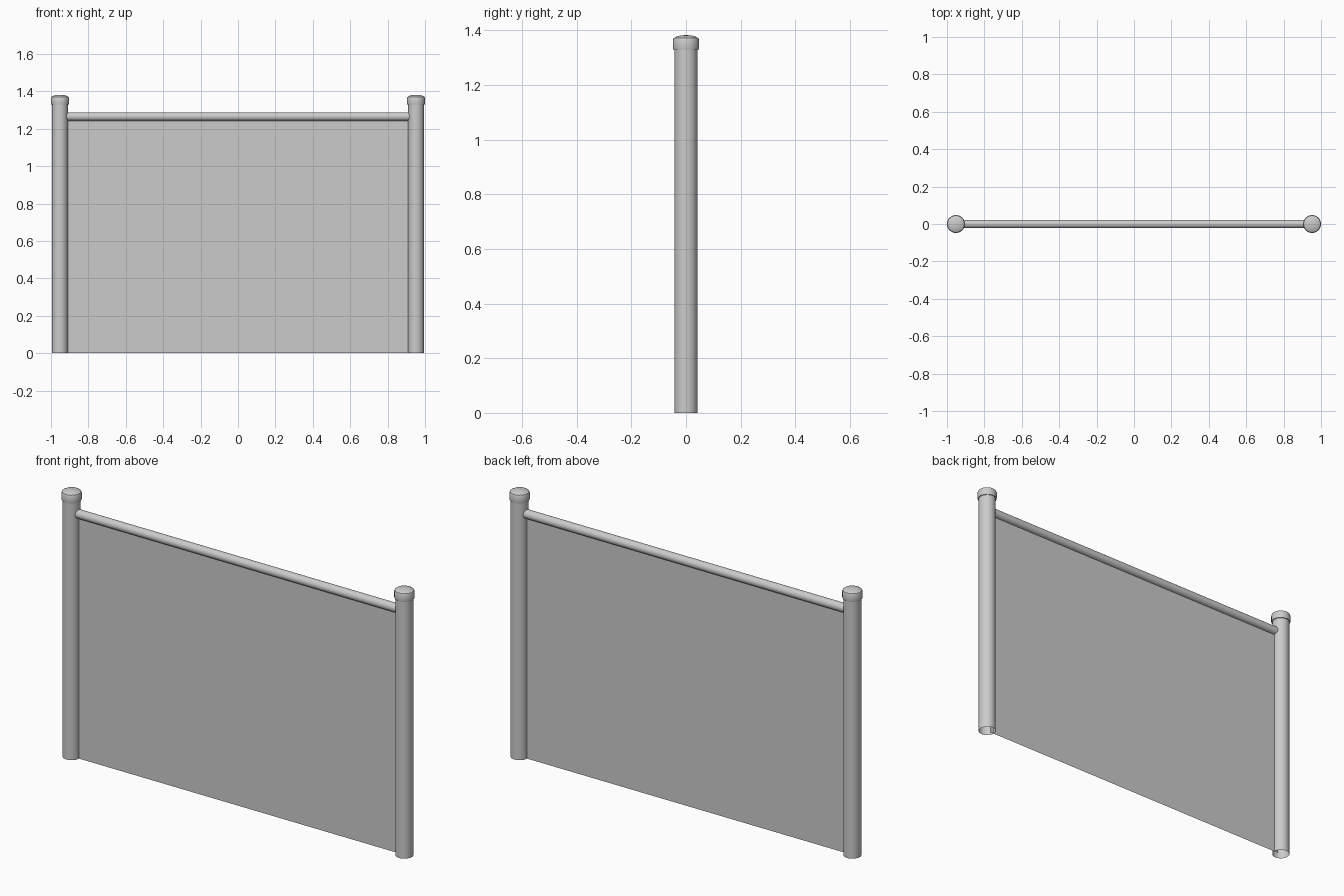
import bpy, bmesh, math
from mathutils import Matrix

if "Cube" in bpy.data.objects:
    bpy.data.objects.remove(bpy.data.objects["Cube"])

POST_X, POST_R = 0.952, 0.0425
RAIL_Z, RAIL_R = 1.265, 0.0225
SIDES = 24


def finish(name, bm, smooth=True):
    me = bpy.data.meshes.new(name)
    bm.to_mesh(me)
    bm.free()
    ob = bpy.data.objects.new(name, me)
    bpy.context.collection.objects.link(ob)
    if smooth:
        bpy.ops.object.select_all(action='DESELECT')
        ob.select_set(True)
        bpy.context.view_layer.objects.active = ob
        bpy.ops.object.shade_smooth_by_angle(angle=math.radians(35))
    return ob


def lathe(name, profile, matrix):
    """Revolve (radius, height) points around z; a zero radius closes the end."""
    bm = bmesh.new()
    verts = [bm.verts.new((r, 0, z)) for r, z in profile]
    edges = [bm.edges.new(pair) for pair in zip(verts, verts[1:])]
    bmesh.ops.spin(bm, geom=verts + edges, cent=(0, 0, 0), axis=(0, 0, 1),
                   angle=math.tau, steps=SIDES)
    bmesh.ops.remove_doubles(bm, verts=bm.verts, dist=1e-4)
    bmesh.ops.recalc_face_normals(bm, faces=bm.faces)
    # open shells: make sure the walls face outward
    out = sum(f.normal.x * f.calc_center_median().x +
              f.normal.y * f.calc_center_median().y for f in bm.faces)
    if out < 0:
        bmesh.ops.reverse_faces(bm, faces=bm.faces)
    bm.transform(matrix)
    return finish(name, bm)


# posts (open at the foot) and their domed caps
for side, s in (("left", -1), ("right", 1)):
    place = Matrix.Translation((s * POST_X, 0, 0))
    lathe(side + "_post", [(POST_R, 0), (POST_R, 1.335)], place)
    lathe(side + "_post_cap",
          [(POST_R, 1.33), (0.047, 1.33), (0.048, 1.334), (0.048, 1.364),
           (0.045, 1.371), (0.034, 1.377), (0.018, 1.381), (0, 1.382)], place)

# top rail running between the posts
half = POST_X - 0.03
lathe("top_rail", [(RAIL_R, -half), (RAIL_R, half)],
      Matrix.Translation((0, 0, RAIL_Z)) @ Matrix.Rotation(math.pi / 2, 4, 'Y'))

# thin flat fence panel hanging from the rail
bm = bmesh.new()
w = POST_X - 0.02
bm.faces.new([bm.verts.new((x, 0, z)) for x, z in
              ((-w, 0), (w, 0), (w, RAIL_Z), (-w, RAIL_Z))])
finish("fence_panel", bm, smooth=False)
